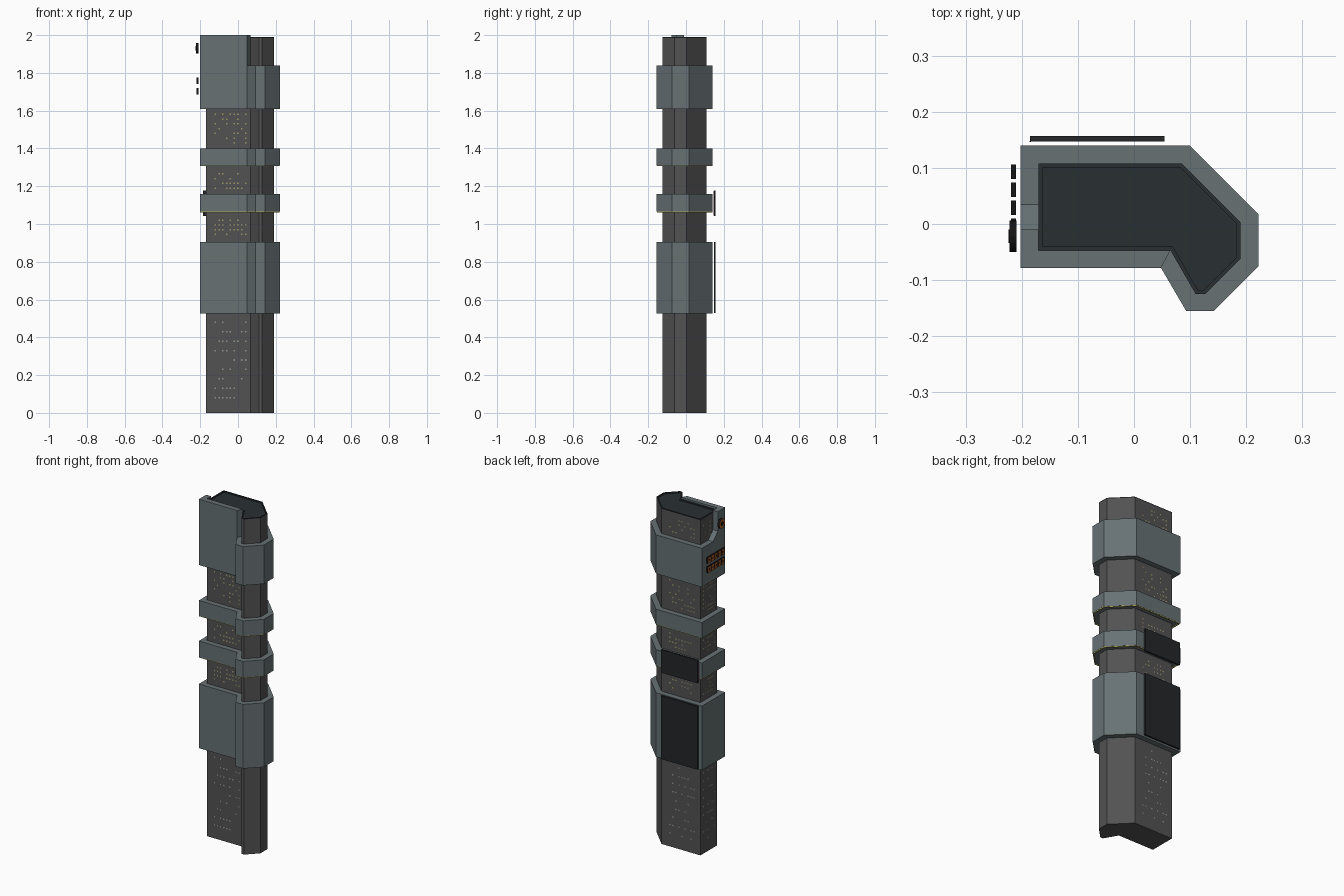
import bpy, bmesh, math, random

if "Cube" in bpy.data.objects:
    bpy.data.objects.remove(bpy.data.objects["Cube"])

random.seed(4)

def mat(name, c):
    m = bpy.data.materials.new(name)
    m.diffuse_color = (*c, 1)
    m.use_nodes = True
    m.node_tree.nodes["Principled BSDF"].inputs["Base Color"].default_value = m.diffuse_color
    return m

CORE = mat("dark_wall", (0.085, 0.085, 0.085))
BAND = mat("band_grey", (0.135, 0.165, 0.175))
ROOF = mat("roof_dark", (0.022, 0.028, 0.032))
PANEL = mat("panel_dark", (0.017, 0.019, 0.021))
BLACK = mat("sign_black", (0.008, 0.008, 0.008))
PINK = mat("pink_glow", (0.45, 0.08, 0.15))
YELLOW = mat("yellow_glow", (0.55, 0.48, 0.12))
WARM = mat("window_warm", (0.34, 0.30, 0.15))
PALE = mat("window_pale", (0.30, 0.30, 0.27))
ORANGE = mat("sign_orange", (0.45, 0.12, 0.02))

def make(name, verts, faces, mats, face_mats=None, normals=True):
    me = bpy.data.meshes.new(name)
    me.from_pydata(verts, [], faces)
    for m in mats:
        me.materials.append(m)
    if face_mats:
        me.polygons.foreach_set("material_index", face_mats)
    if normals:
        bm = bmesh.new()
        bm.from_mesh(me)
        bmesh.ops.recalc_face_normals(bm, faces=bm.faces)
        bm.to_mesh(me)
        bm.free()
    ob = bpy.data.objects.new(name, me)
    bpy.context.collection.objects.link(ob)
    return ob

def loft(name, loops, mats, start_cap=False, end_cap=False, band_mats=None):
    """Join equal-length closed loops of 3D points into a skin."""
    n = len(loops[0])
    verts = [p for l in loops for p in l]
    faces, fm = [], []
    for k in range(len(loops) - 1):
        for i in range(n):
            j = (i + 1) % n
            faces.append((k*n + i, k*n + j, (k+1)*n + j, (k+1)*n + i))
            fm.append(band_mats[k] if band_mats else 0)
    if start_cap:
        faces.append(tuple(range(n))[::-1]); fm.append(0)
    if end_cap:
        faces.append(tuple(range(len(verts) - n, len(verts)))); fm.append(len(mats) - 1)
    return make(name, verts, faces, mats, fm)

def at(profile, z):
    return [(x, y, z) for x, y in profile]

def box(name, lo, hi, mats, end_cap_mat=True):
    """Box lofted along x; the -x end takes the last material."""
    def rect(x):
        return [(x, lo[1], lo[2]), (x, hi[1], lo[2]), (x, hi[1], hi[2]), (x, lo[1], hi[2])]
    return loft(name, [rect(hi[0]), rect(lo[0])], mats, True, True)

def inset(p, d):
    """Offset a counter-clockwise outline inward."""
    out, n = [], len(p)
    for i in range(n):
        (ax, ay), (bx, by), (cx, cy) = p[i-1], p[i], p[(i+1) % n]
        l1, l2 = math.hypot(bx-ax, by-ay), math.hypot(cx-bx, cy-by)
        n1 = (-(by-ay)/l1, (bx-ax)/l1)
        n2 = (-(cy-by)/l2, (cx-bx)/l2)
        k = d / (1 + n1[0]*n2[0] + n1[1]*n2[1])
        out.append((bx + (n1[0]+n2[0])*k, by + (n1[1]+n2[1])*k))
    return out

# plan outlines, counter-clockwise
core = [(-.17, -.047), (.065, -.047), (.11, -.125), (.127, -.125),
        (.19, -.062), (.19, .003), (.085, .108), (-.17, .108)]
outer = [(-.202, -.078), (.048, -.078), (.093, -.155), (.142, -.155),
         (.222, -.075), (.222, .017), (.099, .14), (-.202, .14)]

# tower shaft with a low parapet round the roof
lip = inset(core, .007)
loft("tower_shaft", [at(core, 0), at(core, 1.985), at(core, 1.99), at(lip, 1.99), at(lip, 1.983)],
     [CORE, ROOF], True, True, [0, 1, 1, 1])

# wrap-around bands
for name, z0, z1 in (("lower_band", .525, .905), ("middle_band", 1.065, 1.16),
                     ("upper_band", 1.31, 1.40), ("crown_band", 1.61, 1.84)):
    loft(name, [at(core, z0), at(outer, z0), at(outer, z1), at(core, z1)], [BAND])

# light strips along the lower edge of the two slim bands
for name, z in (("middle_band_light", 1.065), ("upper_band_light", 1.31)):
    a, b = inset(outer, .001), inset(outer, .006)
    loft(name, [at(a, z), at(a, z - .004), at(b, z - .004), at(b, z)], [YELLOW])

# crown walls rising above the top band
front = [(-.202, -.078), (.048, -.078), (.065, -.047), (-.202, -.047)]
loft("crown_front_wall", [at(front, 1.84), at(front, 2.0)], [BAND], True, True)
side = [(-.047, 1.84), (.035, 1.84), (-.01, 1.885), (-.01, 2.0), (-.047, 2.0)]
loft("crown_side_wall", [[(x, y, z) for y, z in side] for x in (-.202, -.17)], [BAND], True, True)

# screens hung off the back
for name, z0, z1 in (("large_screen", .53, .905), ("small_screen", 1.042, 1.178)):
    box(name, (-.185, .147, z0), (.054, .157, z1), [PANEL])
box("small_screen_edge_light", (-.186, .146, 1.045), (-.184, .148, 1.175), [PINK])

# round sign on the left wall: ring and centre dot
def circle(x, r):
    return [(x, -.022 + r*math.cos(math.tau*i/16), 1.93 + r*math.sin(math.tau*i/16))
            for i in range(16)]
loft("round_sign", [circle(-.209, .028), circle(-.222, .028)], [BLACK, ORANGE], True, True)
loft("round_sign_centre", [circle(-.222, .012), circle(-.224, .012)], [BLACK], True, True)

# two rows of plain sign blocks
for row, z in enumerate((1.685, 1.74)):
    for i in range(5):
        y = -.048 + i * .032
        box(f"sign_block_{row}_{i}", (-.219, y, z), (-.210, y + .026, z + .036), [BLACK, ORANGE])
        box(f"sign_block_slot_{row}_{i}", (-.2195, y + .009, z + .013), (-.2188, y + .017, z + .023), [BLACK])

# scattered small windows on the front, back and left faces
wv, wf, wm = [], [], []

def windows(point, u0, u1, z0, z1, dz, density, m):
    s = .004
    for r in range(int((z1 - z0) / dz + 1.01)):
        for c in range(int((u1 - u0) / .02 + 1.01)):
            if random.random() > density:
                continue
            u, z, k = u0 + c * .02, z0 + r * dz, len(wv)
            wv.extend(point(u + a, z + b) for a, b in ((-s, -s), (s, -s), (s, s), (-s, s)))
            wf.append((k, k+1, k+2, k+3))
            wm.append(m)

sides = ((lambda u, z: (u, -.0485, z), -.12, .04, True),
         (lambda u, z: (-u, .1095, z), -.03, .13, False),
         (lambda u, z: (-.1715, -u, z), -.08, .02, False))
for point, u0, u1, is_front in sides:
    for z0, z1, dz, m, dens in ((.08, .48, .05, 1, .45), (.945, 1.02, .025, 0, .45),
                                (1.19, 1.265, .025, 0, .45), (1.43, 1.58, .025, 0, .5),
                                (1.87, 1.95, .025, 0, .4)):
        if is_front and z0 > 1.8:
            continue
        windows(point, u0, u1, z0, z1, dz, dens, m)
make("windows", wv, wf, [WARM, PALE], wm, normals=False)
